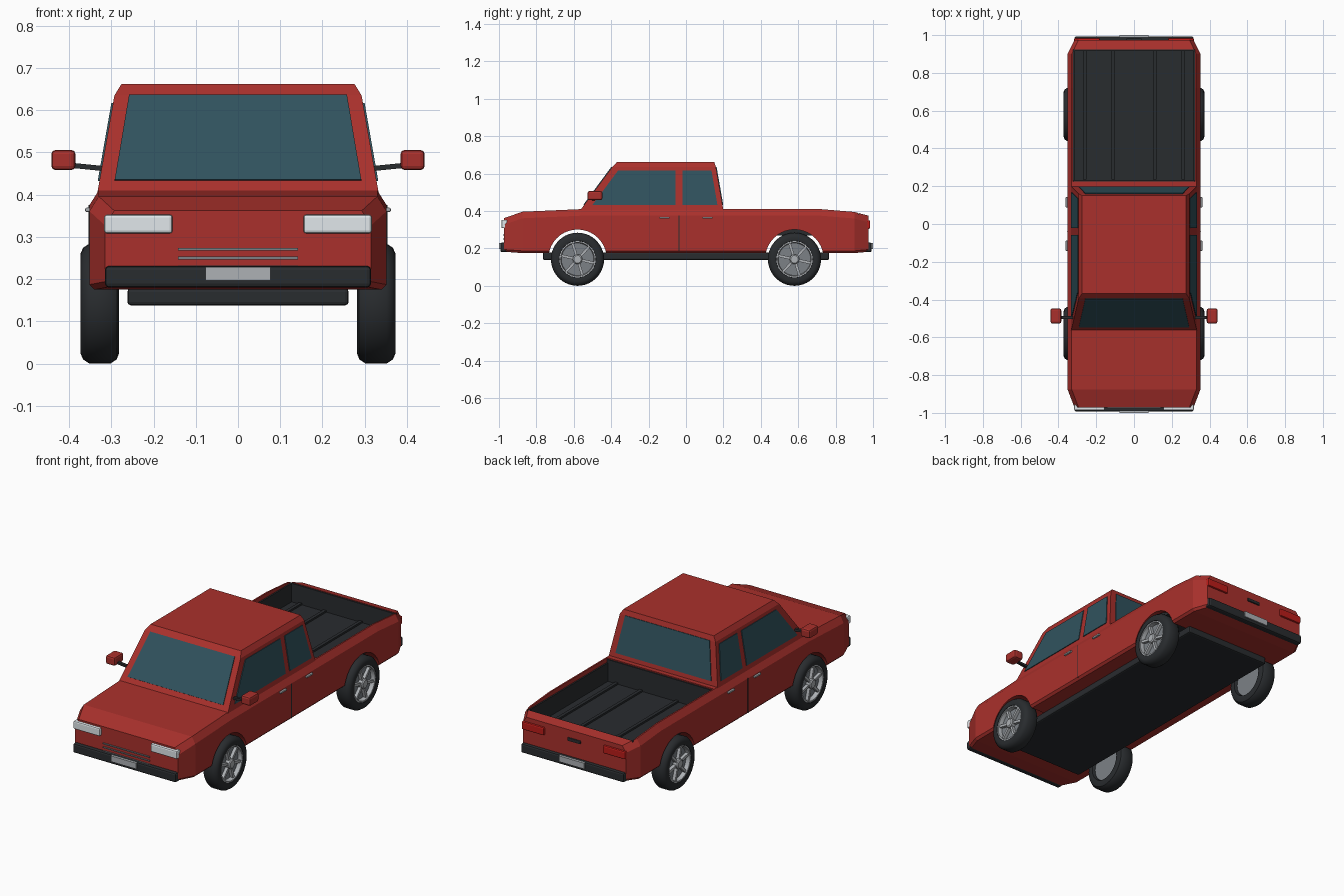
import bpy, bmesh, math
from mathutils import Vector, Matrix

if "Cube" in bpy.data.objects:
    bpy.data.objects.remove(bpy.data.objects["Cube"])

def material(name, col):
    m = bpy.data.materials.new(name)
    m.diffuse_color = (*col, 1)
    m.use_nodes = True
    m.node_tree.nodes["Principled BSDF"].inputs["Base Color"].default_value = m.diffuse_color
    return m

RED = material("red paint", (0.40, 0.03, 0.025))
DARK = material("dark trim", (0.022, 0.025, 0.028))
GLASS = material("glass", (0.03, 0.085, 0.11))
LAMP = material("headlight", (0.75, 0.8, 0.83))
TAIL = material("tail light", (0.5, 0.012, 0.01))
METAL = material("metal", (0.42, 0.44, 0.46))
GREY = material("rim grey", (0.2, 0.22, 0.24))

def finish(name, bm, mat):
    bmesh.ops.recalc_face_normals(bm, faces=bm.faces)
    me = bpy.data.meshes.new(name)
    bm.to_mesh(me)
    bm.free()
    ob = bpy.data.objects.new(name, me)
    bpy.context.collection.objects.link(ob)
    if mat:
        me.materials.append(mat)
    return ob

def loft(name, rings, mat, loop=False):
    """Skin a list of rings; cap the ends unless looped."""
    bm = bmesh.new()
    vs = [[bm.verts.new(p) for p in r] for r in rings]
    n = len(vs[0])
    for a, b in zip(vs, vs[1:] + ([vs[0]] if loop else [])):
        for i in range(n):
            bm.faces.new((a[i], a[(i + 1) % n], b[(i + 1) % n], b[i]))
    if not loop:
        bm.faces.new(vs[0])
        bm.faces.new(vs[-1])
    return finish(name, bm, mat)

def box(name, x, y, z, mat, bevel=0.0, segs=2):
    bm = bmesh.new()
    bmesh.ops.create_cube(bm, size=1)
    for v in bm.verts:
        v.co = [(r[0] + r[1]) / 2 + c * (r[1] - r[0]) for r, c in zip((x, y, z), v.co)]
    if bevel:
        bmesh.ops.bevel(bm, geom=bm.edges[:], offset=bevel, segments=segs, profile=0.5, affect='EDGES')
    return finish(name, bm, mat)

def side_x(s, x):
    return sorted((s * x[0], s * x[1]))

def lathe(name, prof, cy, cz, mat, s=1, loop=False, n=40):
    """Revolve (x, radius) points around an axle along x."""
    ob = loft(name, [[(s * x, cy + r * math.cos(2 * math.pi * i / n), cz + r * math.sin(2 * math.pi * i / n))
                      for i in range(n)] for x, r in prof], mat, loop)
    bpy.context.view_layer.objects.active = ob
    ob.select_set(True)
    bpy.ops.object.shade_smooth_by_angle(angle=math.radians(35))
    ob.select_set(False)
    return ob

def panel(name, pts, normal, mat, t=0.004):
    n = Vector(normal).normalized() * t
    return loft(name, [[Vector(p) - n for p in pts], [Vector(p) + n for p in pts]], mat)

def cut(ob, cutter):
    m = ob.modifiers.new("cut", 'BOOLEAN')
    m.object, m.operation, m.solver = cutter, 'DIFFERENCE', 'EXACT'
    bpy.context.view_layer.objects.active = ob
    bpy.ops.object.modifier_apply(modifier="cut")
    bpy.data.objects.remove(cutter)

# lower body, lofted front to back
def section(y, w, z0, z1):
    half = [(w - 0.012, z0), (w, z0 + 0.012), (w, z1 - 0.035), (w - 0.022, z1)]
    return [(x, y, z) for x, z in half] + [(-x, y, z) for x, z in reversed(half)]

body = loft("body", [section(*s) for s in (
    (-0.972, 0.315, 0.182, 0.362), (-0.875, 0.352, 0.175, 0.396), (-0.56, 0.352, 0.175, 0.41),
    (0.72, 0.352, 0.175, 0.41), (0.90, 0.352, 0.175, 0.395), (0.975, 0.315, 0.182, 0.375))], RED)
WY, WZ, WR = 0.58, 0.142, 0.142
cut(body, box("bed_cutter", (-0.322, 0.322), (0.225, 0.925), (0.272, 0.6), DARK))
for y in (-WY, WY):
    cut(body, lathe("arch_cutter", [(-0.5, 0.156), (0.5, 0.156)], y, WZ + 0.003, RED))

# bed liner: floor, ribs and walls
box("bed_floor", (-0.322, 0.322), (0.225, 0.925), (0.27, 0.284), DARK)
for x in (-0.26, -0.11, 0.11, 0.26):
    box("bed_rib", (x - 0.009, x + 0.009), (0.235, 0.915), (0.28, 0.294), DARK)
for s in (-1, 1):
    box("bed_side_liner", side_x(s, (0.314, 0.323)), (0.225, 0.925), (0.28, 0.386), DARK)
box("bed_front_liner", (-0.32, 0.32), (0.224, 0.233), (0.28, 0.404), DARK)
box("bed_rear_liner", (-0.32, 0.32), (0.917, 0.926), (0.28, 0.386), DARK)

# cabin
ZB, ZT = 0.405, 0.662
def cab(x, y, z):
    return (x, y, z)
def cab_x(z):
    return 0.333 - (z - ZB) / (ZT - ZB) * 0.045
def front_y(z):
    return -0.565 + (z - ZB) / (ZT - ZB) * 0.19
def rear_y(z):
    return 0.20 - (z - ZB) / (ZT - ZB) * 0.045

def cab_ring(z, inset=0):
    x, f, r = cab_x(z) - inset, front_y(z) + inset * 0.5, rear_y(z) - inset * 0.3
    return [(-x, f, z), (x, f, z), (x, r, z), (-x, r, z)]
loft("cabin", [cab_ring(ZB), cab_ring(0.635), cab_ring(ZT, 0.012)], RED)

# windows
for name, fy, ny in (("windshield", front_y, (0, -1, 0.74)), ("rear_window", rear_y, (0, 1, 0.175))):
    lo, hi = 0.433, 0.635
    panel(name, [(-0.292, fy(lo), lo), (0.292, fy(lo), lo), (0.258, fy(hi), hi), (-0.258, fy(hi), hi)], ny, GLASS)
for s in (-1, 1):
    for name, pts in (("front_side_window", ((-0.50, 0.432), (-0.057, 0.432), (-0.057, 0.617), (-0.362, 0.617))),
                      ("rear_side_window", ((-0.02, 0.432), (0.168, 0.432), (0.136, 0.617), (-0.02, 0.617)))):
        panel(name, [(s * cab_x(z), y, z) for y, z in pts], (s, 0, 0.175), GLASS)

# chassis plate
box("chassis", (-0.262, 0.262), (-0.765, 0.765), (0.138, 0.178), DARK, 0.008)

# front and rear trim
for e, end in ((-1, "front"), (1, "rear")):
    def ey(a, b):
        return sorted((e * a, e * b))
    box(end + "_bumper", (-0.315, 0.315), ey(0.955, 0.993), (0.18, 0.231), DARK, 0.009)
    box(end + "_plate", (-0.077, 0.077), ey(0.985, 1.0), (0.197, 0.229), METAL)
    for s in (-1, 1):
        if e < 0:
            box("headlight", side_x(s, (0.155, 0.317)), ey(0.955, 0.987), (0.308, 0.353), LAMP, 0.007)
        else:
            box("tail_light", side_x(s, (0.18, 0.317)), ey(0.96, 0.985), (0.305, 0.35), TAIL, 0.007)
for z in (0.229, 0.25, 0.271):
    box("grille_bar", (-0.142, 0.142), (-0.978, -0.965), (z - 0.003, z + 0.003), GREY)
box("tailgate_handle", (-0.04, 0.04), (0.97, 0.982), (0.315, 0.333), DARK, 0.004)

# doors and mirrors
for s in (-1, 1):
    box("door_seam", side_x(s, (0.345, 0.354)), (-0.041, -0.036), (0.185, 0.376), DARK)
    for y in (-0.115, 0.115):
        box("door_handle", side_x(s, (0.348, 0.362)), (y - 0.027, y + 0.027), (0.359, 0.369), METAL, 0.003)
    box("mirror", side_x(s, (0.385, 0.442)), (-0.527, -0.447), (0.458, 0.506), RED, 0.01)
    arm = box("mirror_arm", (-0.04, 0.04), (-0.008, 0.008), (-0.006, 0.006), DARK)
    arm.matrix_world = Matrix.Translation((s * 0.36, -0.495, 0.466)) @ Matrix.Rotation(-s * 0.1, 4, 'Y')

# wheels
for s in (-1, 1):
    for y in (-WY, WY):
        lathe("tyre", [(0.283, 0.098), (0.282, 0.118), (0.287, 0.132), (0.302, WR), (0.352, WR), (0.367, 0.132),
                       (0.373, 0.118), (0.37, 0.098), (0.355, 0.092), (0.298, 0.092)], y, WZ, DARK, s, True)
        lathe("rim_disc", [(0.298, 0.095), (0.345, 0.095)], y, WZ, GREY, s)
        lathe("rim_ring", [(0.34, 0.1), (0.368, 0.1), (0.368, 0.09), (0.34, 0.086)], y, WZ, METAL, s, True)
        lathe("hub", [(0.34, 0.026), (0.368, 0.026), (0.373, 0.02)], y, WZ, METAL, s, n=20)
        for k in range(6):
            sp = box("spoke", side_x(s, (0.34, 0.362)), (-0.007, 0.007), (0.015, 0.094), METAL)
            sp.matrix_world = Matrix.Translation((0, y, WZ)) @ Matrix.Rotation(k * math.pi / 3 + 0.3, 4, 'X')
